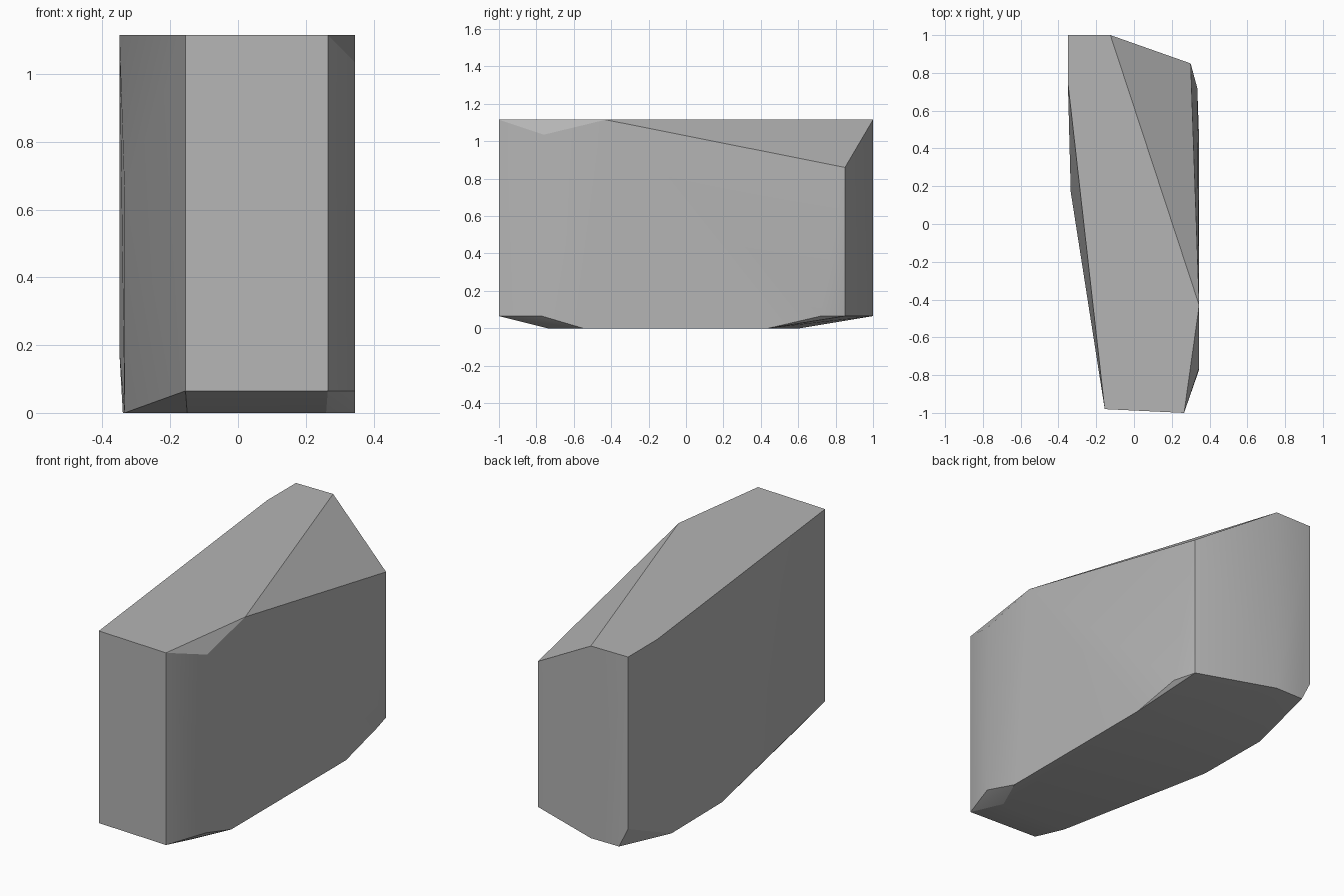
import bpy
import bmesh
import math

# Remove the default cube only
default_cube = bpy.data.objects.get("Cube")
if default_cube:
    bpy.data.objects.remove(default_cube, do_unlink=True)

TOP = 1.115
RIM = 0.065


def make_material(name, colour):
    material = bpy.data.materials.new(name)
    material.use_nodes = True
    material.diffuse_color = colour
    material.node_tree.nodes["Principled BSDF"].inputs["Base Color"].default_value = colour
    return material


def at_height(outline, z):
    """Lift a flat outline to one height."""
    return [(x, y, z) for x, y in outline]


def hewn_stone(name, points, material):
    """Wrap corner points in a faceted convex block."""
    bm = bmesh.new()
    for point in points:
        bm.verts.new(point)
    hull = bmesh.ops.convex_hull(bm, input=bm.verts[:])
    spare = {g for g in hull["geom_interior"] + hull["geom_unused"]
             if isinstance(g, bmesh.types.BMVert)}
    bmesh.ops.delete(bm, geom=list(spare), context="VERTS")
    bmesh.ops.dissolve_limit(bm, angle_limit=math.radians(0.5),
                             verts=bm.verts[:], edges=bm.edges[:])
    bmesh.ops.recalc_face_normals(bm, faces=bm.faces[:])
    mesh = bpy.data.meshes.new(name)
    bm.to_mesh(mesh)
    bm.free()
    mesh.materials.append(material)
    stone = bpy.data.objects.new(name, mesh)
    bpy.context.scene.collection.objects.link(stone)
    return stone


# Flat crown of the stone
crown = at_height([(-0.35, 1), (-0.125, 1), (0.345, -0.43),
                   (0.265, -1), (-0.155, -0.98), (-0.35, 0.75)], TOP)

# Chipped corners below the crown and the bulge on the long side
chips = [(0.3, 0.85, 0.86), (0.345, -0.76, 1.035),
         (-0.335, 0.17, 0.65), (-0.35, 1, 0.175)]

# Lower rim, where the walls turn in towards the base
rim = at_height([(-0.295, 1), (-0.125, 1), (0.3, 0.85), (0.335, 0.72),
                 (0.345, -0.77), (0.265, -1), (-0.155, -0.98)], RIM)

# Narrower base resting on the ground
base = at_height([(-0.34, 0.61), (0.345, 0.44), (0.345, -0.55),
                  (0.26, -0.74), (-0.15, -0.74), (-0.335, 0.17)], 0)

grey_stone = make_material("grey stone", (0.46, 0.46, 0.46, 1))
stone_block = hewn_stone("stone_block", crown + chips + rim + base, grey_stone)

# Soften shallow facets and keep the hewn edges crisp
bpy.ops.object.select_all(action="DESELECT")
stone_block.select_set(True)
bpy.context.view_layer.objects.active = stone_block
bpy.ops.object.shade_smooth_by_angle(angle=math.radians(20))
